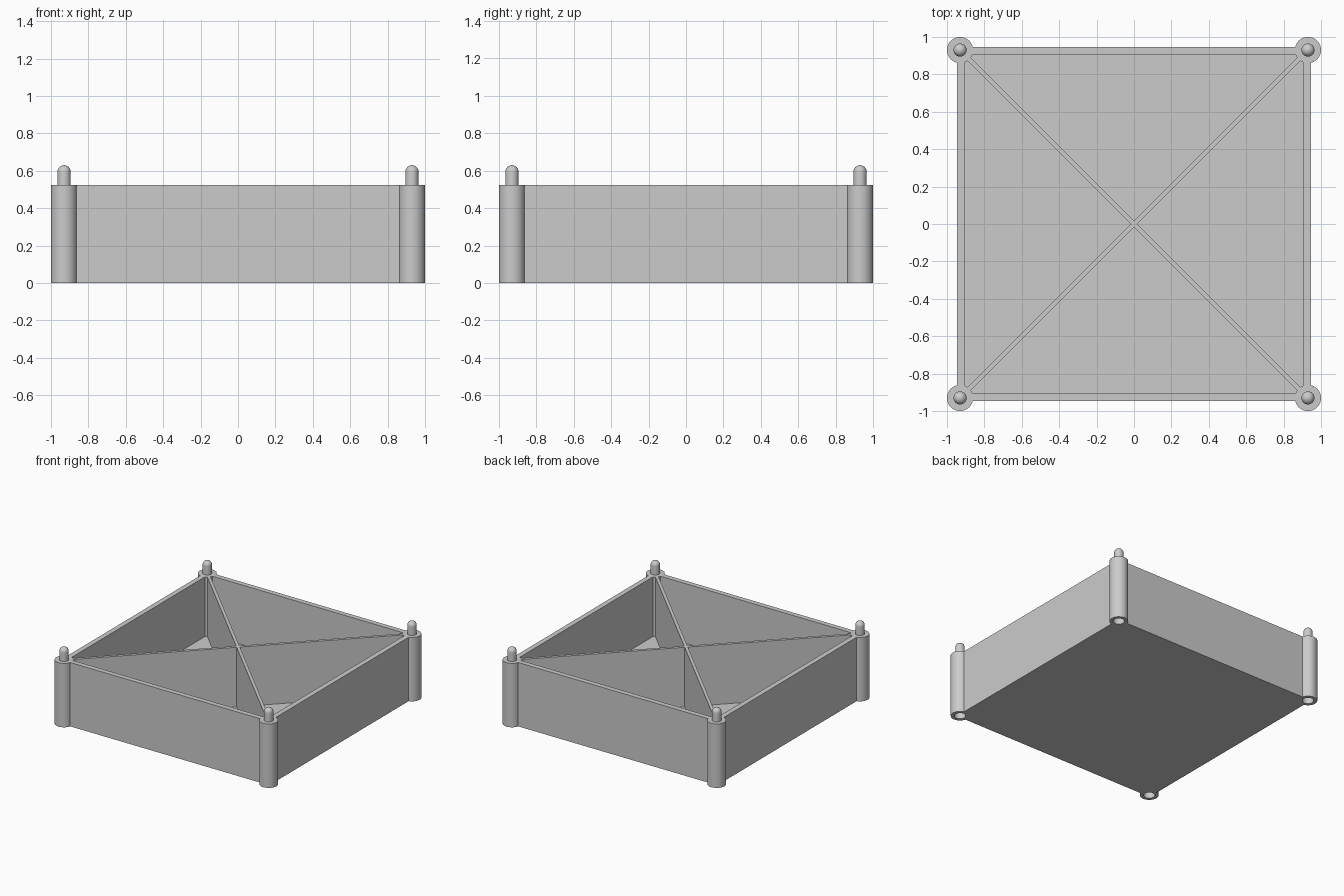
import bpy, bmesh, math
from mathutils import Matrix, Vector

cube = bpy.data.objects.get("Cube")
if cube:
    bpy.data.objects.remove(cube, do_unlink=True)

HALF, INNER, HEIGHT, FLOOR = 0.947, 0.905, 0.525, 0.035
POST, POST_R, SOCKET_R, PIN_R, PIN_TOP = 0.93, 0.07, 0.043, 0.035, 0.63
RIB = 0.024
CORNERS = [(x * POST, y * POST) for x in (-1, 1) for y in (-1, 1)]

grey = bpy.data.materials.new("plain grey")
grey.use_nodes = True
colour = (0.6, 0.6, 0.6, 1)
grey.diffuse_color = colour
grey.node_tree.nodes["Principled BSDF"].inputs["Base Color"].default_value = colour


def make(name, bm):
    bmesh.ops.recalc_face_normals(bm, faces=bm.faces)
    mesh = bpy.data.meshes.new(name)
    bm.to_mesh(mesh)
    bm.free()
    mesh.materials.append(grey)
    obj = bpy.data.objects.new(name, mesh)
    bpy.context.collection.objects.link(obj)
    return obj


def prism(bm, outline, z0, z1):
    """Extrude a flat outline from z0 up to z1."""
    face = bm.faces.new([bm.verts.new((x, y, z0)) for x, y in outline])
    geom = bmesh.ops.extrude_face_region(bm, geom=[face])["geom"]
    verts = [v for v in geom if isinstance(v, bmesh.types.BMVert)]
    bmesh.ops.translate(bm, verts=verts, vec=(0, 0, z1 - z0))


def circle(cx, cy, r, n=48):
    return [(cx + r * math.cos(math.tau * i / n), cy + r * math.sin(math.tau * i / n))
            for i in range(n)]


def prisms(name, outlines, z0, z1):
    bm = bmesh.new()
    for outline in outlines:
        prism(bm, outline, z0, z1)
    return make(name, bm)


def activate(obj):
    bpy.ops.object.select_all(action="DESELECT")
    obj.select_set(True)
    bpy.context.view_layer.objects.active = obj


def combine(obj, tool, operation):
    tool.hide_render = True
    mod = obj.modifiers.new(tool.name, "BOOLEAN")
    mod.operation, mod.solver, mod.object = operation, "EXACT", tool
    activate(obj)
    bpy.ops.object.modifier_apply(modifier=mod.name)
    bpy.data.objects.remove(tool, do_unlink=True)


# Solid tray block
square = [(-HALF, -HALF), (HALF, -HALF), (HALF, HALF), (-HALF, HALF)]
tray = prisms("tray", [square], 0, HEIGHT)

# Four triangular pockets leave the walls, floor and crossed ribs
gap = RIB / math.sqrt(2)
triangle = [Vector((gap - INNER, -INNER)), Vector((INNER - gap, -INNER)), Vector((0, -gap))]
pockets = [[Matrix.Rotation(math.pi / 2 * k, 2) @ p for p in triangle] for k in range(4)]
combine(tray, prisms("pocket_cutter", pockets, FLOOR, HEIGHT + 0.1), "DIFFERENCE")

# Corner posts, with a socket in the underside of each
posts = prisms("corner_posts", [circle(x, y, POST_R) for x, y in CORNERS], 0, HEIGHT)
combine(tray, posts, "UNION")
sockets = prisms("socket_cutter", [circle(x, y, SOCKET_R) for x, y in CORNERS], -0.1, 0.12)
combine(tray, sockets, "DIFFERENCE")
activate(tray)
bpy.ops.object.shade_smooth_by_angle(angle=math.radians(30))

# Round-topped locating pins
for side_y, side_x, (x, y) in zip(["front", "back"] * 2, ["right"] * 2 + ["left"] * 2, CORNERS):
    bm = bmesh.new()
    dome = PIN_TOP - PIN_R
    profile = [(PIN_R, HEIGHT - 0.02)]
    for i in range(9):
        a = math.pi / 2 * i / 8
        profile.append((PIN_R * math.cos(a), dome + PIN_R * math.sin(a)))
    verts = [bm.verts.new((x + r, y, z)) for r, z in profile]
    edges = [bm.edges.new(pair) for pair in zip(verts, verts[1:])]
    bmesh.ops.spin(bm, geom=verts + edges, cent=(x, y, 0), axis=(0, 0, 1),
                   angle=math.tau, steps=32)
    bmesh.ops.remove_doubles(bm, verts=bm.verts, dist=0.0005)
    pin = make(f"pin_{side_y}_{side_x}", bm)
    activate(pin)
    bpy.ops.object.shade_smooth_by_angle(angle=math.radians(40))
